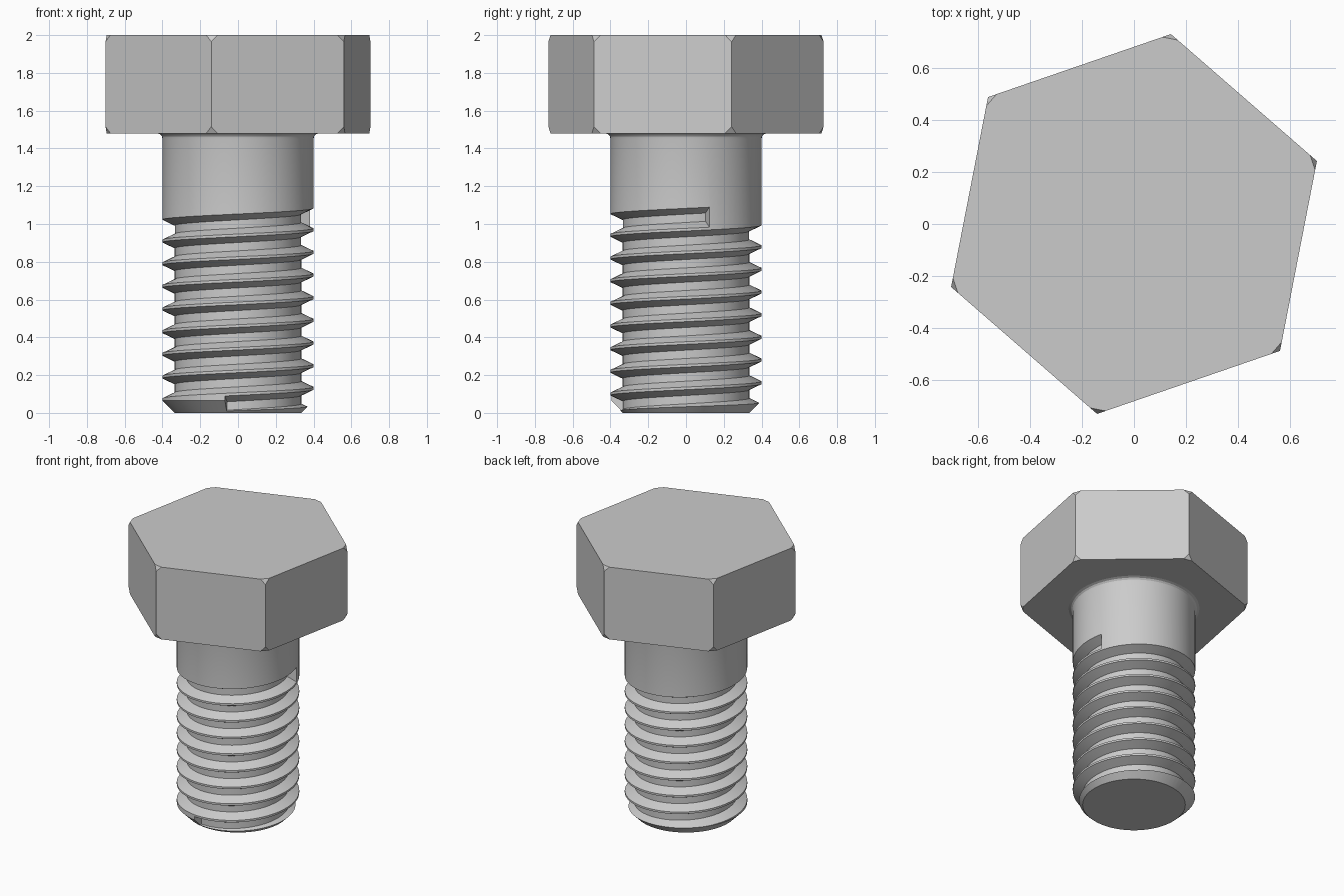
import bpy, bmesh
from math import radians, cos, sin

cube = bpy.data.objects.get("Cube")
if cube:
    bpy.data.objects.remove(cube, do_unlink=True)

steel = bpy.data.materials.new("plain_grey_steel")
steel.use_nodes = True
grey = (0.6, 0.6, 0.6, 1)
steel.diffuse_color = grey
steel.node_tree.nodes["Principled BSDF"].inputs["Base Color"].default_value = grey


def make_object(name, bm):
    bmesh.ops.recalc_face_normals(bm, faces=bm.faces)
    mesh = bpy.data.meshes.new(name)
    bm.to_mesh(mesh)
    bm.free()
    mesh.materials.append(steel)
    obj = bpy.data.objects.new(name, mesh)
    bpy.context.collection.objects.link(obj)
    return obj


def bridge(bm, rings):
    """Skin consecutive rings of points and cap both ends."""
    loops = [[bm.verts.new(p) for p in ring] for ring in rings]
    n = len(loops[0])
    for a, b in zip(loops, loops[1:]):
        for i in range(n):
            j = (i + 1) % n
            bm.faces.new((a[i], a[j], b[j], b[i]))
    bm.faces.new(loops[0])
    bm.faces.new(loops[-1])


def polar(r, angle, z):
    return (r * cos(radians(angle)), r * sin(radians(angle)), z)


# Hexagonal head with clipped corners
HEAD_BOTTOM = 1.48
bm = bmesh.new()
bridge(bm, [[polar(0.742, 19 + 60 * k, z) for k in range(6)] for z in (HEAD_BOTTOM, 2.0)])
bmesh.ops.bevel(bm, geom=bm.verts[:], offset=0.035, segments=1, affect='VERTICES')
make_object("hex_head", bm)

# Round shank: chamfered tip, small fillet under the head
RADIUS, ROOT = 0.40, 0.335
profile = [(ROOT, 0), (RADIUS, 0.065), (RADIUS, 1.45), (0.403, 1.464),
           (0.411, 1.474), (0.427, HEAD_BOTTOM), (0.427, 1.5)]
bm = bmesh.new()
bridge(bm, [[polar(r, 5 * k, z) for k in range(72)] for r, z in profile])
shank = make_object("threaded_shank", bm)

# Helical groove cutter, with an abrupt end at each end of the thread
PITCH, START, END = 0.12, 260, 18 + 9 * 360
section = [(ROOT, -0.022), (0.41, -0.0578), (0.41, 0.0578), (ROOT, 0.022)]
steps = 600
bm = bmesh.new()
rings = []
for s in range(steps + 1):
    angle = START + (END - START) * s / steps
    centre = 0.01 + PITCH * (angle - 180) / 360
    rings.append([polar(r, angle, centre + dz) for r, dz in section])
bridge(bm, rings)
cutter = make_object("groove_cutter", bm)
cutter.hide_render = True

# Cut the thread, then shade
cut = shank.modifiers.new("thread_groove", 'BOOLEAN')
cut.operation = 'DIFFERENCE'
cut.solver = 'EXACT'
cut.object = cutter
bpy.ops.object.select_all(action='DESELECT')
shank.select_set(True)
bpy.context.view_layer.objects.active = shank
bpy.ops.object.modifier_apply(modifier=cut.name)
bpy.data.objects.remove(cutter, do_unlink=True)
bpy.ops.object.shade_smooth_by_angle(angle=radians(25))
